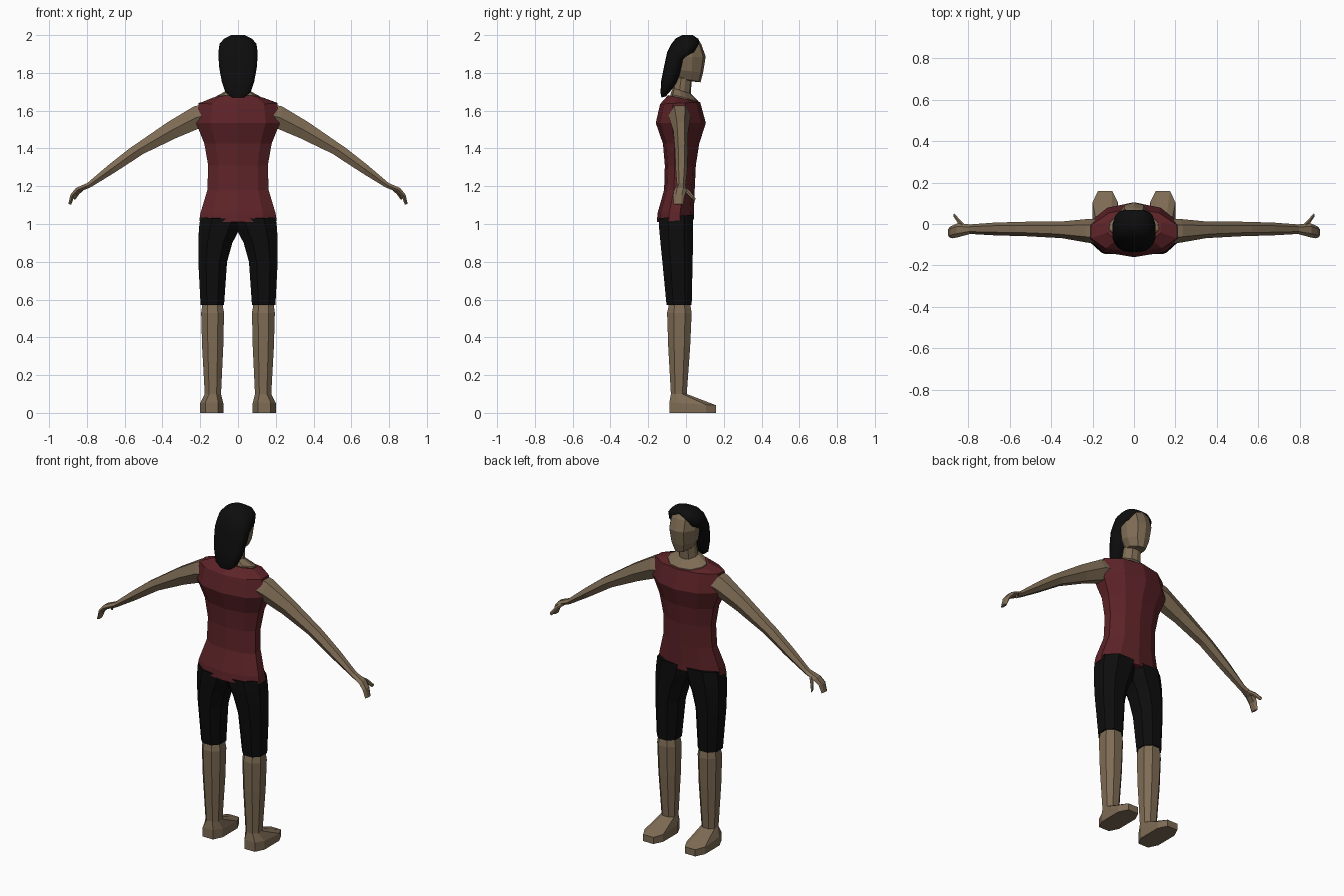
import bpy, bmesh
from math import sin, cos, pi, radians
from mathutils import Vector


def material(name, rgb):
    m = bpy.data.materials.new(name)
    m.diffuse_color = (*rgb, 1)
    return m


SKIN = material("skin", (0.21, 0.15, 0.09))
RED = material("red_cloth", (0.11, 0.017, 0.021))
BLACK = material("black", (0.004, 0.004, 0.004))


def loft(name, rings, mat, mirror=False):
    """Skin a stack of equal-length rings and cap both ends."""
    bm = bmesh.new()
    loops = [[bm.verts.new(p) for p in r] for r in rings]
    n = len(loops[0])
    for a, b in zip(loops, loops[1:]):
        for i in range(n):
            j = (i + 1) % n
            bm.faces.new((a[i], a[j], b[j], b[i]))
    bm.faces.new(loops[0][::-1])
    bm.faces.new(loops[-1])
    bmesh.ops.recalc_face_normals(bm, faces=bm.faces)
    me = bpy.data.meshes.new(name)
    bm.to_mesh(me)
    bm.free()
    me.materials.append(mat)
    ob = bpy.data.objects.new(name, me)
    bpy.context.collection.objects.link(ob)
    if mirror:
        ob.modifiers.new("mirror", 'MIRROR').use_mirror_merge = False
    return ob


# Half sections as (width fraction, depth fraction from back to front)
BODY = [(0, 1), (.58, .9), (1, .62), (1, .32), (.66, .09), (0, 0)]
HEAD = [(0, 1), (.55, .93), (.95, .62), (1, .38), (.65, .08), (0, 0)]
HAIR = [(sin(a) ** .7, .5 + .5 * (abs(cos(a)) ** .75) * (1 if cos(a) > 0 else -1))
        for a in (pi * i / 9 for i in range(10))]
HAIR[0], HAIR[-1] = (0, 1), (0, 0)


def sym(half, w, yb, yf, zb, zf):
    """Left-right symmetric ring, tilted from back height to front height."""
    pts = half + [(-x, t) for x, t in half[-2:0:-1]]
    return [Vector((x * w, yb + t * (yf - yb), zb + t * (zf - zb))) for x, t in pts]


def octa(x0, x1, y0, y1, zb, zf, c=.27):
    """Eight-sided limb ring inside a box."""
    pts = [(c, 0), (1 - c, 0), (1, c), (1, 1 - c), (1 - c, 1), (c, 1), (0, 1 - c), (0, c)]
    return [Vector((x0 + u * (x1 - x0), y0 + v * (y1 - y0), zb + v * (zf - zb)))
            for u, v in pts]


def limb(x, y, z, ry, rn, tilt, n=6):
    """Ring across an arm; tilt is the lean of its upright axis in degrees."""
    t = radians(tilt)
    up = Vector((sin(t), 0, cos(t)))
    return [Vector((x, y, z)) + Vector((0, ry * cos(a), 0)) + up * rn * sin(a) * 1.1
            for a in (2 * pi * i / n for i in range(n))]


# Shirt
loft("shirt", [sym(BODY, *r) for r in [
    (.205, -.155, .042, 1.01, 1.025),
    (.198, -.15, .042, 1.06, 1.06),
    (.162, -.116, .046, 1.18, 1.18),
    (.158, -.112, .052, 1.31, 1.31),
    (.178, -.122, .07, 1.425, 1.425),
    (.222, -.16, .105, 1.535, 1.535),
    (.208, -.137, .075, 1.635, 1.645),
    (.13, -.095, .072, 1.682, 1.645)]], RED)

# Head and neck
loft("head_and_neck", [sym(HEAD, *r) for r in [
    (.125, -.085, .068, 1.67, 1.62),
    (.12, -.082, .065, 1.688, 1.65),
    (.056, -.07, .025, 1.72, 1.69),
    (.052, -.06, .03, 1.78, 1.755),
    (.05, -.06, .077, 1.785, 1.75),
    (.074, -.07, .09, 1.82, 1.80),
    (.086, -.08, .104, 1.885, 1.885),
    (.082, -.07, .082, 1.95, 1.95),
    (.05, -.04, .064, 1.985, 1.98)]], SKIN)

# Hair
hair = loft("hair", [sym(HAIR, *r) for r in [
    (.035, -.13, -.108, 1.67, 1.675),
    (.068, -.135, -.085, 1.695, 1.70),
    (.086, -.131, -.05, 1.76, 1.745),
    (.1, -.117, -.02, 1.83, 1.82),
    (.104, -.105, -.005, 1.885, 1.87),
    (.105, -.1, .055, 1.91, 1.91),
    (.099, -.08, .072, 1.95, 1.955),
    (.075, -.055, .066, 1.982, 1.98),
    (.035, -.02, .035, 2.0, 2.0)]], BLACK)
bpy.context.view_layer.objects.active = hair
hair.select_set(True)
bpy.ops.object.shade_smooth_by_angle(angle=radians(40))

# Shorts
loft("shorts", [octa(*r) for r in [
    (-.03, .198, -.145, .038, 1.03, 1.05),
    (-.01, .207, -.142, .038, .975, .975),
    (.03, .21, -.135, .037, .9, .9),
    (.058, .21, -.125, .035, .8, .8),
    (.074, .198, -.103, .03, .57, .57)]], BLACK, mirror=True)

# Lower legs and feet
loft("leg_and_foot", [octa(*r) for r in [
    (.08, .19, -.092, .024, .6, .6),
    (.08, .19, -.092, .024, .565, .565),
    (.074, .195, -.1, .03, .53, .53),
    (.078, .19, -.094, .022, .35, .35),
    (.09, .176, -.08, .004, .1, .1)]] + [
    octa(.078, .2, -.088, .16, .055, .04, .22),
    octa(.078, .2, -.088, .16, 0, 0, .22)], SKIN, mirror=True)

# Arms with mitten hands
loft("arm_and_hand", [limb(*r) for r in [
    (.18, -.035, 1.575, .06, .062, 5),
    (.225, -.033, 1.562, .057, .064, 8),
    (.35, -.028, 1.497, .04, .05, 28),
    (.52, -.024, 1.398, .035, .034, 34),
    (.55, -.024, 1.378, .034, .034, 35),
    (.67, -.024, 1.292, .031, .027, 35),
    (.79, -.025, 1.205, .023, .015, 33),
    (.85, -.03, 1.18, .034, .014, 35),
    (.877, -.038, 1.15, .031, .012, 60),
    (.891, -.04, 1.104, .025, .008, 75)]], SKIN, mirror=True)

# Thumbs
loft("thumb", [limb(*r) for r in [
    (.815, -.02, 1.193, .014, .01, 30),
    (.845, .012, 1.168, .014, .011, 30),
    (.868, .042, 1.133, .009, .009, 30)]], SKIN, mirror=True)
